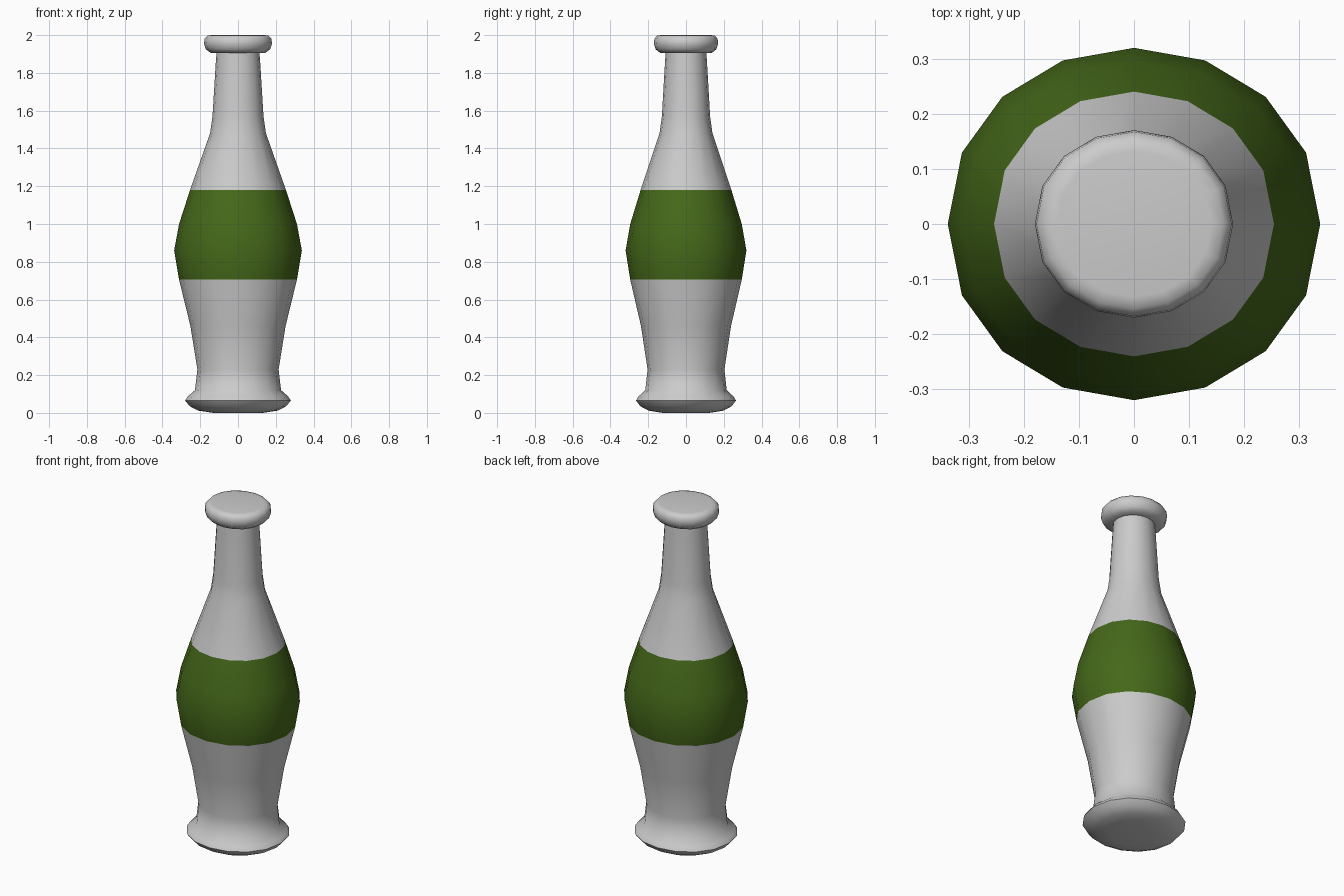
import bpy, bmesh, math

if "Cube" in bpy.data.objects:
    bpy.data.objects.remove(bpy.data.objects["Cube"])

SIDES = 16
DEPTH = 0.946  # slightly narrower front to back


def lathe(name, profile, mats=(), band=None, angle=50):
    """Spin (radius, z) points into a closed, smooth 16-sided solid."""
    bm = bmesh.new()
    rings = []
    for r, z in profile:
        ring = []
        for i in range(SIDES):
            a = 2 * math.pi * i / SIDES
            s = math.sin(a)
            y = math.copysign(abs(s) ** 0.94, s) * r * DEPTH
            ring.append(bm.verts.new((r * math.cos(a), y, z)))
        rings.append(ring)
    for lo, hi in zip(rings, rings[1:]):
        for i in range(SIDES):
            j = (i + 1) % SIDES
            f = bm.faces.new((lo[i], lo[j], hi[j], hi[i]))
            zc = f.calc_center_median().z
            if band and band[0] < zc < band[1]:
                f.material_index = 1
    bm.faces.new(rings[0][::-1])
    bm.faces.new(rings[-1])
    me = bpy.data.meshes.new(name)
    bm.to_mesh(me)
    bm.free()
    for m in mats:
        me.materials.append(m)
    ob = bpy.data.objects.new(name, me)
    bpy.context.collection.objects.link(ob)
    bpy.ops.object.select_all(action='DESELECT')
    ob.select_set(True)
    bpy.context.view_layer.objects.active = ob
    bpy.ops.object.shade_smooth_by_angle(angle=math.radians(angle))
    return ob


glass = bpy.data.materials.new("pale_glass")
glass.diffuse_color = (0.8, 0.8, 0.8, 1)
glass.use_nodes = True
glass.node_tree.nodes["Principled BSDF"].inputs["Base Color"].default_value = glass.diffuse_color
green = bpy.data.materials.new("green_label")
green.diffuse_color = (0.06, 0.14, 0.01, 1)
green.use_nodes = True
green.node_tree.nodes["Principled BSDF"].inputs["Base Color"].default_value = green.diffuse_color

# Bottle: flared foot, waist, belly with green band, shoulder and neck
lathe("bottle_body", [
    (0.13, 0.0), (0.21, 0.012), (0.255, 0.035), (0.28, 0.065), (0.265, 0.088),
    (0.228, 0.12), (0.215, 0.23), (0.252, 0.46), (0.312, 0.705),
    (0.338, 0.86), (0.312, 1.0), (0.254, 1.18), (0.148, 1.48),
    (0.135, 1.57), (0.118, 1.85), (0.112, 1.93)],
    (glass, green), (0.705, 1.18))

# Rounded lip with a flat top
lathe("bottle_lip", [
    (0.10, 1.905), (0.145, 1.906), (0.17, 1.925), (0.18, 1.955),
    (0.177, 1.98), (0.162, 1.997), (0.14, 2.0)], angle=60)
